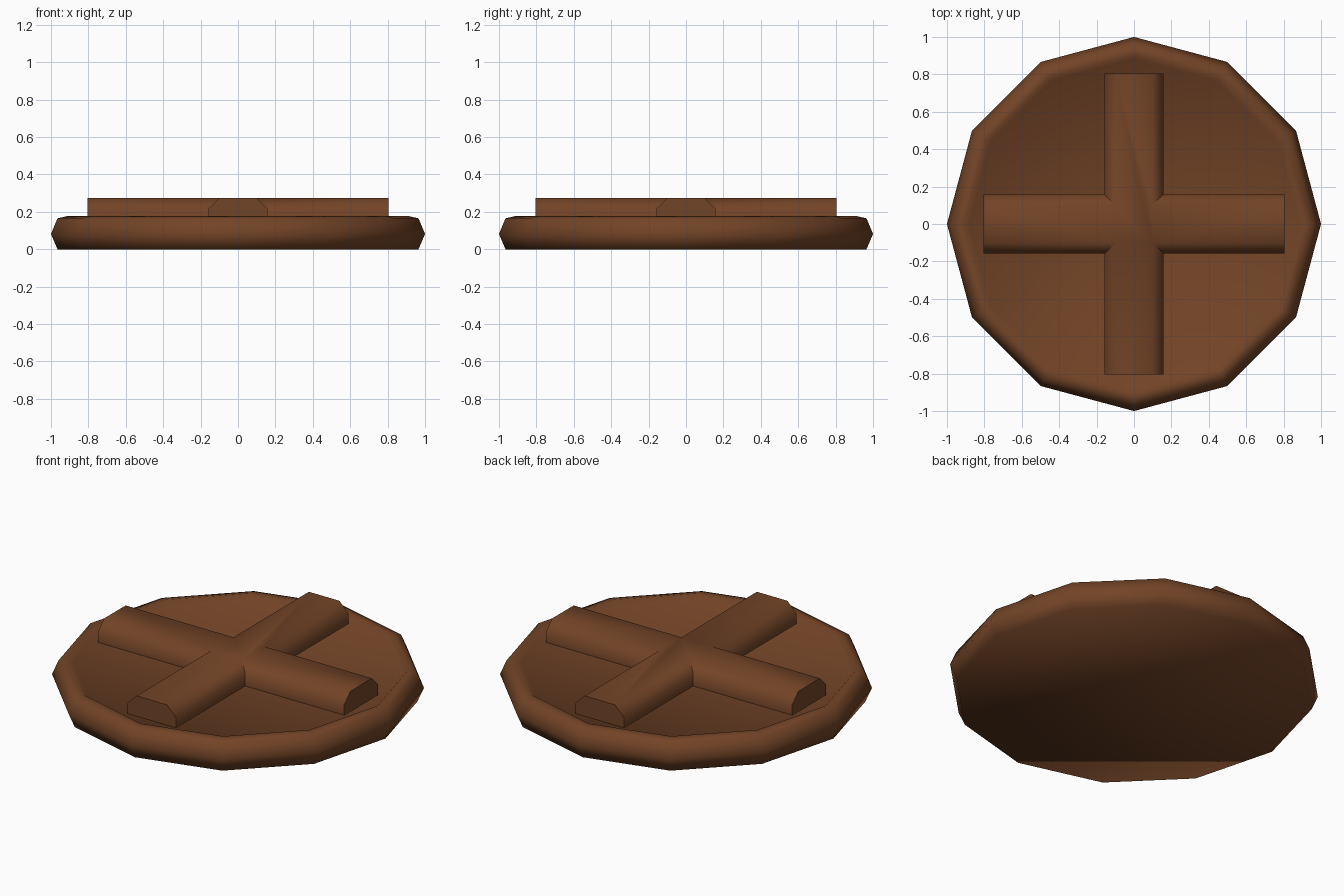
import bpy, bmesh, math

if "Cube" in bpy.data.objects:
    bpy.data.objects.remove(bpy.data.objects["Cube"])

wood = bpy.data.materials.new("dark_brown")
wood.diffuse_color = (0.17, 0.058, 0.02, 1)
wood.use_nodes = True
wood.node_tree.nodes["Principled BSDF"].inputs["Base Color"].default_value = wood.diffuse_color


def stack(name, rings):
    """Solid skinned through a stack of matching closed rings, capped at both ends."""
    bm = bmesh.new()
    loops = [[bm.verts.new(p) for p in ring] for ring in rings]
    for a, b in zip(loops, loops[1:]):
        n = len(a)
        for i in range(n):
            j = (i + 1) % n
            bm.faces.new((a[i], a[j], b[j], b[i]))
    bm.faces.new(loops[0][::-1])
    bm.faces.new(loops[-1])
    for f in bm.faces:
        f.smooth = True
    mesh = bpy.data.meshes.new(name)
    bm.to_mesh(mesh)
    bm.free()
    mesh.materials.append(wood)
    ob = bpy.data.objects.new(name, mesh)
    bpy.context.collection.objects.link(ob)
    return ob


def circle(r, z):
    return [(r * math.cos(k * math.pi / 6), r * math.sin(k * math.pi / 6), z)
            for k in range(12)]


def cross(w, z, reach=0.805):
    """Plus-shaped outline with arms of half width w."""
    pts = []
    for k in range(4):
        c, s = round(math.cos(k * math.pi / 2)), round(math.sin(k * math.pi / 2))
        for x, y in ((reach, -w), (reach, w), (w, w)):
            pts.append((c * x - s * y, s * x + c * y, z))
    return pts


# Twelve-sided lid with bulging side, raised lip and shallow recessed top
profile = [(0.965, 0), (1.0, 0.082), (0.965, 0.165), (0.91, 0.178), (0.885, 0.155)]
stack("round_lid", [circle(r, z) for r, z in profile])

# Crossed bars with chamfered top edges and square ends
bars = stack("cross_bars", [cross(0.158, 0.15), cross(0.158, 0.217), cross(0.1, 0.275)])
bpy.context.view_layer.objects.active = bars
bars.select_set(True)
bpy.ops.object.shade_smooth_by_angle(angle=math.radians(60))
